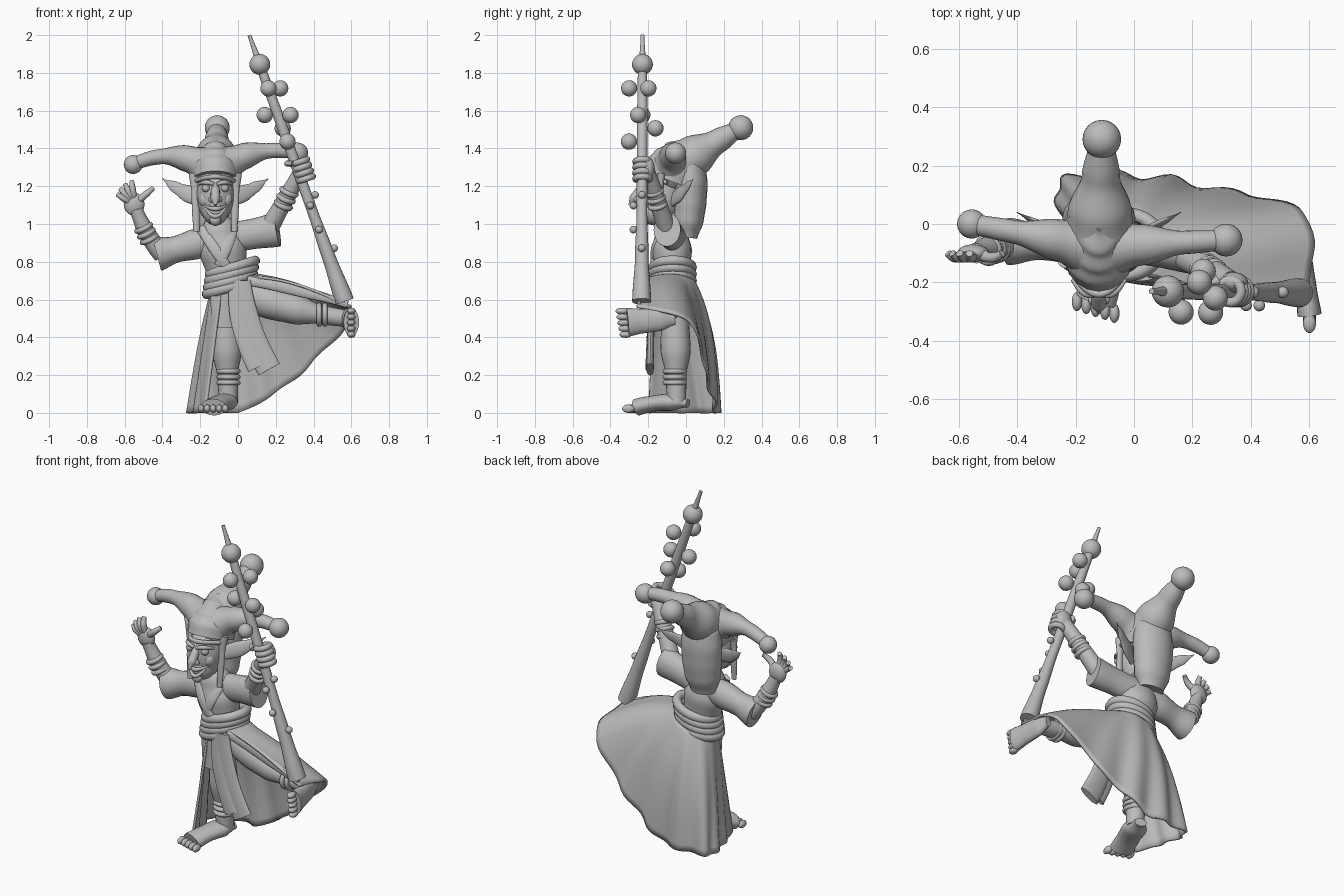
import bpy, bmesh, math
from mathutils import Vector

cube = bpy.data.objects.get("Cube")
if cube:
    bpy.data.objects.remove(cube)

X, Y, Z = Vector((1, 0, 0)), Vector((0, 1, 0)), Vector((0, 0, 1))
grey = bpy.data.materials.new("plain grey")
grey.use_nodes = True
grey.diffuse_color = (.5, .5, .5, 1)
grey.node_tree.nodes["Principled BSDF"].inputs["Base Color"].default_value = grey.diffuse_color
parts = []


def finish(name, bm):
    bmesh.ops.recalc_face_normals(bm, faces=bm.faces[:])
    mesh = bpy.data.meshes.new(name)
    bm.to_mesh(mesh)
    bm.free()
    mesh.materials.append(grey)
    obj = bpy.data.objects.new(name, mesh)
    bpy.context.collection.objects.link(obj)
    parts.append(obj)
    return obj


def bridge(bm, first, second, closed):
    """Quads between two rows of vertices."""
    count = len(first)
    for k in range(count if closed else count - 1):
        j = (k + 1) % count
        bm.faces.new((first[k], first[j], second[j], second[k]))


def tube(name, start, end, radii, sag=(0, 0, 0), ref=Y, flat=1, sides=20, steps=24):
    """Tapered tube bowed by sag; radii are spread evenly, flat squashes it along ref."""
    start, end, sag = Vector(start), Vector(end), Vector(sag)
    bm, rings = bmesh.new(), []
    for i in range(steps + 1):
        t = i / steps
        centre = start.lerp(end, t) + sag * 4 * t * (1 - t)
        tangent = end - start + sag * 4 * (1 - 2 * t)
        side = tangent.cross(ref).normalized()
        up = side.cross(tangent.normalized()) * flat
        place = t * (len(radii) - 1)
        low = min(int(place), len(radii) - 2)
        blend = place - low
        blend = blend * blend * (3 - 2 * blend)
        radius = radii[low] * (1 - blend) + radii[low + 1] * blend
        angles = [math.tau * k / sides for k in range(sides)]
        rings.append([bm.verts.new(centre + (side * math.cos(a) + up * math.sin(a)) * radius) for a in angles])
    for first, second in zip(rings, rings[1:]):
        bridge(bm, first, second, True)
    bm.faces.new(rings[0])
    bm.faces.new(rings[-1])
    return finish(name, bm)


def ball(name, centre, radius, stretch=(1, 1, 1)):
    bm = bmesh.new()
    bmesh.ops.create_uvsphere(bm, u_segments=24, v_segments=16, radius=radius)
    for v in bm.verts:
        v.co = v.co * Vector(stretch) + Vector(centre)
    return finish(name, bm)


def bands(name, start, end, count, radius, thick=.014, axis=None, squash=1):
    """Row of cloth rings wound round the line from start to end."""
    start, end = Vector(start), Vector(end)
    turn = Vector(axis or end - start).to_track_quat('Z', 'Y')
    around, section = 32, 10
    for n in range(count):
        centre = start.lerp(end, n / (count - 1))
        bm, rings = bmesh.new(), []
        for i in range(around):
            a, ring = math.tau * i / around, []
            for j in range(section):
                b = math.tau * j / section
                reach = radius + thick * math.cos(b)
                offset = turn @ Vector((reach * math.cos(a), reach * math.sin(a), thick * math.sin(b)))
                offset.y *= squash
                ring.append(bm.verts.new(centre + offset))
            rings.append(ring)
        for i in range(around):
            bridge(bm, rings[i], rings[(i + 1) % around], True)
        finish(name, bm)


def smooth_path(points, steps):
    """Smooth curve passing through the points."""
    p = [Vector(q) for q in points]
    p = [p[0] * 2 - p[1]] + p + [p[-1] * 2 - p[-2]]
    path = []
    for a, b, c, d in zip(p, p[1:], p[2:], p[3:]):
        for k in range(steps):
            t = k / steps
            path.append(b + ((c - a) + ((a * 2 - b * 5 + c * 4 - d) + (b * 3 - a - c * 3 + d) * t) * t) * t / 2)
    return path + [p[-2]]


# Robe: draped sheet from the waist to a hem that lifts over the raised leg
hem = smooth_path([(-.18, -.2, 0), (-.24, -.02, 0), (-.25, .15, 0), (0, .17, 0),
                   (.3, .12, .18), (.59, .03, .48), (.6, -.26, .57)], steps=12)
bm, columns, rows = bmesh.new(), [], 18
for i, low in enumerate(hem):
    low.z = max(low.z, 0)
    u = i / (len(hem) - 1)
    angle = math.radians(240 - 295 * u)
    outward = Vector((math.cos(angle), math.sin(angle), 0))
    waist = Vector((-.03, -.07, .7)) + outward * .115 + Z * .04 * outward.x
    column = []
    for r in range(rows + 1):
        t = r / rows
        arch = math.sin(math.pi * t ** .8)
        fold = .016 * t * math.sin(.8 * i) * math.sin(math.pi * u)
        bulge = .045 * arch * max(0, outward.x, outward.y) + fold
        point = waist.lerp(low, t) + outward * bulge + Z * .07 * arch * max(0, u - .5)
        column.append(bm.verts.new(point))
    columns.append(column)
for first, second in zip(columns, columns[1:]):
    bridge(bm, first, second, False)
robe = finish("robe", bm)
robe.modifiers.new("thickness", 'SOLIDIFY').thickness = .014
tube("robe_front_fold", start=(.05, -.17, .7), end=(.58, -.25, .575), radii=(.025, .03, .02), sag=(0, 0, .01), flat=.5)

# Torso, lapels and sash
tube("torso", start=(-.04, -.07, .66), end=(-.12, -.08, 1.06), radii=(.12, .11, .125, .1, .05), flat=.85)
tube("right_lapel", start=(-.2, -.11, .98), end=(-.05, -.17, .76), radii=(.025, .03, .025), sag=(0, -.03, 0), flat=.4)
tube("left_lapel", start=(-.02, -.11, .98), end=(-.1, -.17, .78), radii=(.025, .03, .025), sag=(0, -.03, 0), flat=.4)
bands("sash_wrap", start=(-.045, -.07, .665), end=(-.03, -.07, .77), count=4, radius=.125, thick=.027,
      axis=(-.3, 0, 1), squash=.84)
tube("left_sash_tail", start=(.02, -.18, .7), end=(.165, -.19, .23), radii=(.05, .06, .065), sag=(-.03, 0, 0), flat=.3)
tube("right_sash_tail", start=(-.01, -.18, .7), end=(.1, -.2, .24), radii=(.04, .05, .05), sag=(-.03, 0, 0), flat=.3)
tube("tunic_tail", start=(-.08, -.14, .7), end=(-.08, -.14, .45), radii=(.07, .06), flat=.4)

# Standing leg and foot
tube("right_leg", start=(-.07, -.06, .62), end=(-.05, -.05, .05), radii=(.08, .075, .08, .055, .05))
bands("right_ankle_band", start=(-.05, -.06, .16), end=(-.05, -.06, .22), count=3, radius=.05)
tube("right_foot", start=(-.04, .01, .05), end=(-.13, -.26, .03), radii=(.035, .07, .065, .07),
     sag=(0, 0, .015), ref=Z, flat=.65)
for k in range(5):
    ball("right_toe", (-.195 + .032 * k, -.265 - .01 * k, .022), radius=.022, stretch=(.8, 1.5, 1))

# Raised leg and foot
tube("left_leg", start=(.02, -.06, .64), end=(.58, -.13, .5), radii=(.09, .09, .08, .05, .045), sag=(0, -.02, -.02))
bands("left_ankle_band", start=(.43, -.14, .52), end=(.46, -.14, .52), count=2, radius=.05)
tube("left_foot", start=(.57, -.06, .5), end=(.6, -.31, .48), radii=(.035, .06, .065, .075), ref=X, flat=.55)
for k in range(5):
    ball("left_toe", (.6, -.32 - .005 * k, .415 + .031 * k), radius=.022, stretch=(1, 1.5, .8))

# Sleeves, forearms and wrist wraps
tube("right_sleeve", start=(-.12, -.06, .92), end=(-.43, -.06, .84), radii=(.07, .08, .07, .09), flat=.9)
tube("left_sleeve", start=(-.08, -.06, .92), end=(.21, -.1, .97), radii=(.08, .08, .09), flat=.8)
tube("right_forearm", start=(-.4, -.06, .84), end=(-.54, -.1, 1.08), radii=(.05, .045, .035), sag=(-.01, 0, -.01))
tube("left_forearm", start=(.16, -.1, .97), end=(.33, -.2, 1.27), radii=(.05, .045, .04))
bands("right_wrist_band", start=(-.47, -.08, .92), end=(-.5, -.09, .98), count=3, radius=.04)
bands("left_wrist_band", start=(.24, -.15, 1.1), end=(.27, -.17, 1.17), count=3, radius=.04)

# Open hand with fingers fanned out
palm = Vector((-.55, -.1, 1.105))
ball("right_palm", palm, radius=.055, stretch=(1, .55, 1.1))


def finger(name, degrees, length):
    a = math.radians(degrees)
    aim = Vector((math.cos(a), 0, math.sin(a)))
    tube(name, start=palm + aim * .03, end=palm + aim * length, radii=(.021, .018, .013), sag=(0, -.015, 0), sides=10)


for k in range(4):
    finger("right_finger", 150 - 18 * k, length=.1 + .007 * k)
finger("right_thumb", 40, length=.13)

# Staff, with bells and beads placed round the shaft
tip, foot = Vector((.06, -.23, 2)), Vector((.565, -.235, .59))
tube("staff", start=tip, end=foot, radii=(.01, .025, .028, .028, .028, .036, .05), steps=36)
ball("staff_knob", tip.lerp(foot, .11), radius=.055)


def bells(name, radius, distance, places):
    """Each place is a fraction along the shaft and a quarter-turn count."""
    for t, quarter in places:
        a = quarter * math.pi / 2
        ball(name, tip.lerp(foot, t) + (X * math.cos(a) + Y * math.sin(a)) * distance, radius)


bells("staff_bell", radius=.043, distance=.07, places=[(.2, -1), (.2, .3), (.3, 2), (.3, -.2), (.35, 1), (.4, -1)])
bells("staff_bead", radius=.02, distance=.045, places=[(.6, 0), (.64, -1), (.73, -1), (.8, 0)])

# Gripping hand wrapped round the staff
ball("left_palm", (.34, -.2, 1.29), radius=.05, stretch=(1, .7, 1.2))
bands("left_finger", start=(.36, -.23, 1.24), end=(.33, -.23, 1.33), count=4, radius=.038, thick=.017)
tube("left_thumb", start=(.29, -.19, 1.32), end=(.29, -.27, 1.32), radii=(.018, .013), sag=(-.03, 0, 0), ref=Z, sides=10)


# Head and face
def face(x, y, z):
    return Vector((x - .12, y, z))


ball("head", face(0, -.13, 1.15), radius=.1, stretch=(1, 1.1, 1.5))
ball("jaw", face(0, -.17, 1.07), radius=.07, stretch=(1, 1, 1.1))
ball("chin", face(0, -.22, 1.02), radius=.03)
tube("nose", start=face(0, -.22, 1.21), end=face(0, -.3, 1.1), radii=(.015, .024, .026, .008), sides=12)
for lip, drop in (("upper_lip", -.02), ("lower_lip", -.06)):
    tube(lip, start=face(-.06, -.2, 1.1), end=face(.06, -.2, 1.1), radii=(.006, .012, .006), sag=(0, -.05, drop), ref=Z)
for label, s in (("right", -1), ("left", 1)):
    ball(label + "_eye", face(.05 * s, -.22, 1.19), radius=.022)
    ball(label + "_cheek", face(.055 * s, -.185, 1.13), radius=.035, stretch=(1, 1, 1.2))
    ball(label + "_nostril", face(.02 * s, -.26, 1.13), radius=.017)
    tube(label + "_brow", start=face(.01 * s, -.24, 1.21), end=face(.09 * s, -.19, 1.21),
         radii=(.01, .013, .007), sag=(0, -.02, .01), sides=10)
    tube(label + "_ear", start=face(.07 * s, -.07, 1.13), end=face(.28 * s, .04, 1.24),
         radii=(.04, .045, .03, .003), sag=(0, 0, -.01), flat=.35)
    tube(label + "_hat_flap", start=face(.11 * s, -.13, 1.27), end=face(.1 * s, -.15, .96),
         radii=(.03, .02, .02, .016), flat=.7)

# Cap with three drooping horns, each ending in a bobble
tube("cap", start=face(0, -.09, 1.23), end=face(0, -.01, 1.45), radii=(.125, .128, .105, .07, .01), flat=1.2)
tube("cap_rim", start=face(-.12, -.1, 1.22), end=face(.12, -.1, 1.22), radii=(.012, .012), sag=(0, -.14, .03), ref=Z)
tube("hood_back", start=face(0, .01, 1.4), end=face(0, 0, .93), radii=(.04, .115, .125, .12, .11, .08), sag=(0, .015, 0), flat=.75)


def horn(label, end, sag, bobble, radii=(.12, .07, .04, .035), ref=Y):
    tube(label + "_horn", start=face(0, -.08, 1.28), end=end, radii=radii, sag=sag, ref=ref)
    ball(label + "_bobble", end, bobble)


horn("right", end=(-.555, 0, 1.315), sag=(0, 0, .06), bobble=.05)
horn("left", end=(.315, -.055, 1.375), sag=(0, 0, .05), bobble=.056)
horn("back", end=(-.11, .29, 1.51), sag=(0, 0, .005), bobble=.066, radii=(.13, .11, .065, .042), ref=X)

# Smooth shading with sharp edges kept
bpy.ops.object.select_all(action='DESELECT')
for obj in parts:
    obj.select_set(True)
bpy.context.view_layer.objects.active = parts[0]
bpy.ops.object.shade_smooth_by_angle(angle=math.radians(50))
